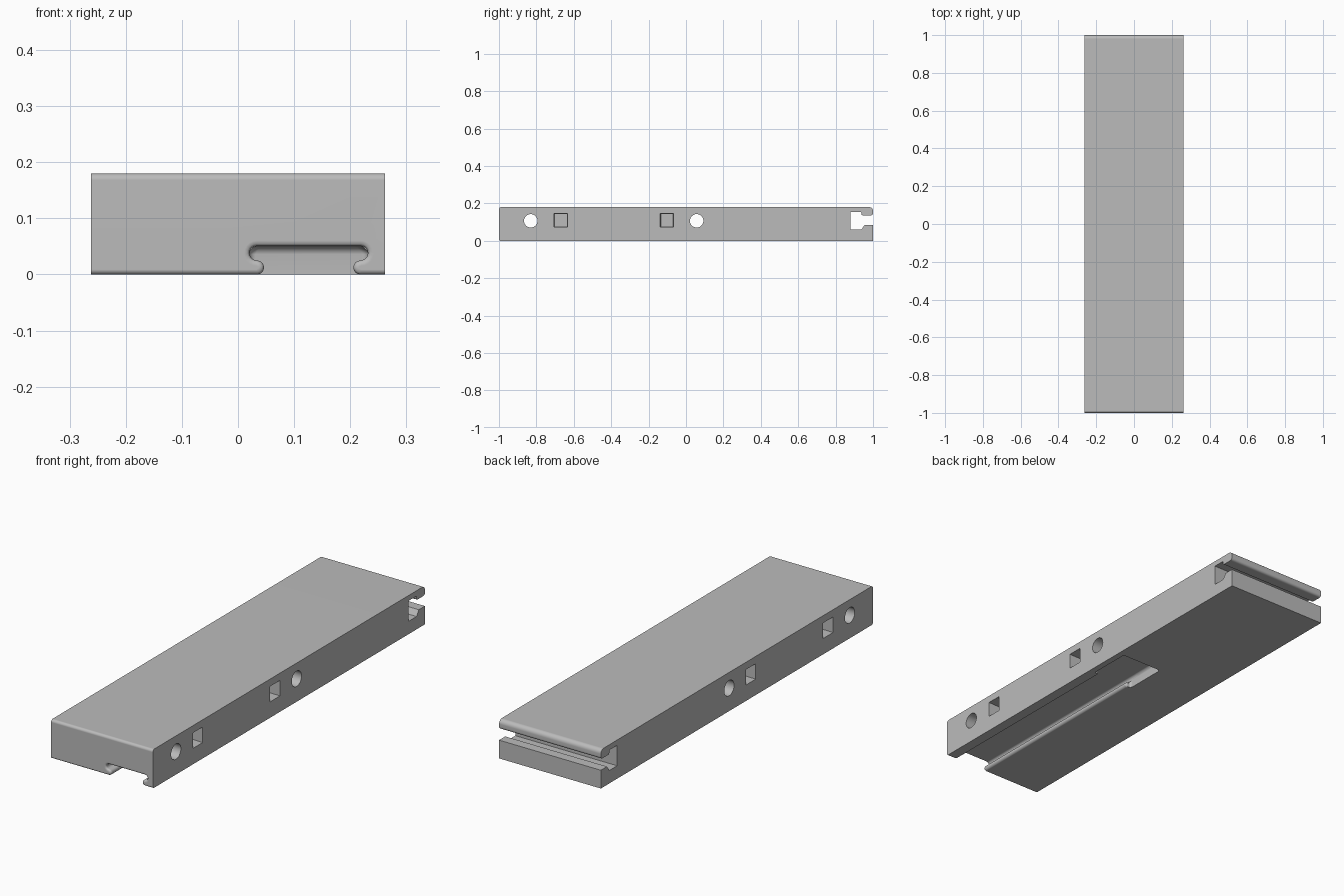
import bpy, bmesh
from math import sin, cos, pi, sqrt, radians
from mathutils import Vector

if "Cube" in bpy.data.objects:
    bpy.data.objects.remove(bpy.data.objects["Cube"], do_unlink=True)

HALF_W, HEIGHT = 0.262, 0.18

grey = bpy.data.materials.new("plain grey")
grey.use_nodes = True
grey.diffuse_color = (0.5, 0.5, 0.5, 1)
grey.node_tree.nodes["Principled BSDF"].inputs["Base Color"].default_value = (0.5, 0.5, 0.5, 1)


def loft(name, rings):
    """Closed solid through rings that have equal point counts."""
    bm = bmesh.new()
    loops = [[bm.verts.new(p) for p in ring] for ring in rings]
    n = len(loops[0])
    for a, b in zip(loops, loops[1:]):
        for i in range(n):
            j = (i + 1) % n
            bm.faces.new((a[i], a[j], b[j], b[i]))
    bm.faces.new(loops[0][::-1])
    bm.faces.new(loops[-1])
    bmesh.ops.recalc_face_normals(bm, faces=bm.faces)
    mesh = bpy.data.meshes.new(name)
    bm.to_mesh(mesh)
    bm.free()
    mesh.materials.append(grey)
    ob = bpy.data.objects.new(name, mesh)
    bpy.context.collection.objects.link(ob)
    return ob


def rounded(corners, steps=6):
    """Outline from (u, v, radius) right-angle corners."""
    out = []
    for i, (u, v, r) in enumerate(corners):
        c = Vector((u, v))
        if r == 0:
            out.append(c)
            continue
        a = (Vector(corners[i - 1][:2]) - c).normalized() * r
        b = (Vector(corners[(i + 1) % len(corners)][:2]) - c).normalized() * r
        for k in range(steps + 1):
            t = k / steps * pi / 2
            out.append(c + a * (1 - sin(t)) + b * (1 - cos(t)))
    return out


def side_ring(outline, x):
    return [Vector((x, p[0], p[1])) for p in outline]


def cut(body, cutter):
    mod = body.modifiers.new("cut", "BOOLEAN")
    mod.operation, mod.solver, mod.object = "DIFFERENCE", "EXACT", cutter
    bpy.context.view_layer.objects.active = body
    bpy.ops.object.modifier_apply(modifier=mod.name)
    bpy.data.objects.remove(cutter, do_unlink=True)


# Main bar: side outline with the T groove at the back
outline = rounded([
    (-1, 0, 0.009), (1, 0, 0), (1, 0.085, 0), (0.955, 0.085, 0),
    (0.938, 0.06, 0), (0.88, 0.06, 0), (0.88, 0.155, 0), (0.938, 0.155, 0.006),
    (0.938, 0.136, 0.008), (1, 0.136, 0.012), (1, HEIGHT, 0.02), (-1, HEIGHT, 0.012)])
bar = loft("bar", [side_ring(outline, -HALF_W), side_ring(outline, HALF_W)])

# Round holes straight through
for y in (-0.83, 0.057):
    circle = [(y + 0.036 * cos(2 * pi * k / 32), 0.107 + 0.036 * sin(2 * pi * k / 32)) for k in range(32)]
    cut(bar, loft("round_hole", [side_ring(circle, -0.4), side_ring(circle, 0.4)]))

# Square blind pockets on both sides, slightly tapered
for y in (-0.67, -0.102):
    for side in (-1, 1):
        rings = []
        for depth, h in ((-0.01, 0.036), (0.0, 0.036), (0.06, 0.033)):
            square = [(y + a * h, 0.11 + b * h) for a, b in ((-1, -1), (1, -1), (1, 1), (-1, 1))]
            rings.append(side_ring(square, side * (HALF_W - depth)))
        cut(bar, loft("square_pocket", rings))

# Underside channel with rounded lips, flared at its ends
SLOT_X, SLOT_R = 0.126, 0.0125


def slot_ring(y, lip, wall):
    """Lips shrink by lip, side walls grow by wall."""
    half = [(0.092, -0.03)]
    for k in range(9):
        t = -pi / 2 + k / 8 * pi
        r = SLOT_R - lip
        half.append((0.092 - r * cos(t), SLOT_R + r * sin(t)))
    for k in range(11):
        t = -pi / 2 + k / 10 * pi
        r = SLOT_R + wall
        half.append((0.093 + r * cos(t), 3 * SLOT_R + 0.0005 + r * sin(t)))
    pts = half + [(-u, v) for u, v in reversed(half)]
    return [Vector((SLOT_X + u, y, v)) for u, v in pts]


FLARE = 0.01
ease = [(FLARE * k / 5, FLARE - sqrt(FLARE ** 2 - (FLARE - FLARE * k / 5) ** 2)) for k in range(6)]
# lip and wall may not exceed the radius, so the flare stops just short
rings = [slot_ring(-1.03, FLARE, FLARE)]
rings += [slot_ring(-1 + s, d, d) for s, d in ease]
rings += [slot_ring(-s, d, 0) for s, d in reversed(ease)]
rings += [slot_ring(0.05, FLARE, 0)]
cut(bar, loft("channel", rings))

# Wide entry pocket at the inner end of the channel, softened roof edge
rings = []
for z, inset in ((-0.03, 0), (0.036, 0), (0.043, 0.003), (0.048, 0.008), (0.0503, 0.015)):
    w, y0, y1, r = 0.1065 - inset, inset * 0.5, 0.205 - inset, 0.012
    plan = rounded([(SLOT_X - w, y0, r), (SLOT_X + w, y0, r), (SLOT_X + w, y1, r), (SLOT_X - w, y1, r)], 4)
    rings.append([Vector((p[0], p[1], z)) for p in plan])
cut(bar, loft("entry_pocket", rings))

# Shading
bpy.ops.object.select_all(action="DESELECT")
bar.select_set(True)
bpy.context.view_layer.objects.active = bar
bpy.ops.object.shade_smooth_by_angle(angle=radians(32))
weighted = bar.modifiers.new("even_normals", "WEIGHTED_NORMAL")
weighted.keep_sharp = True
